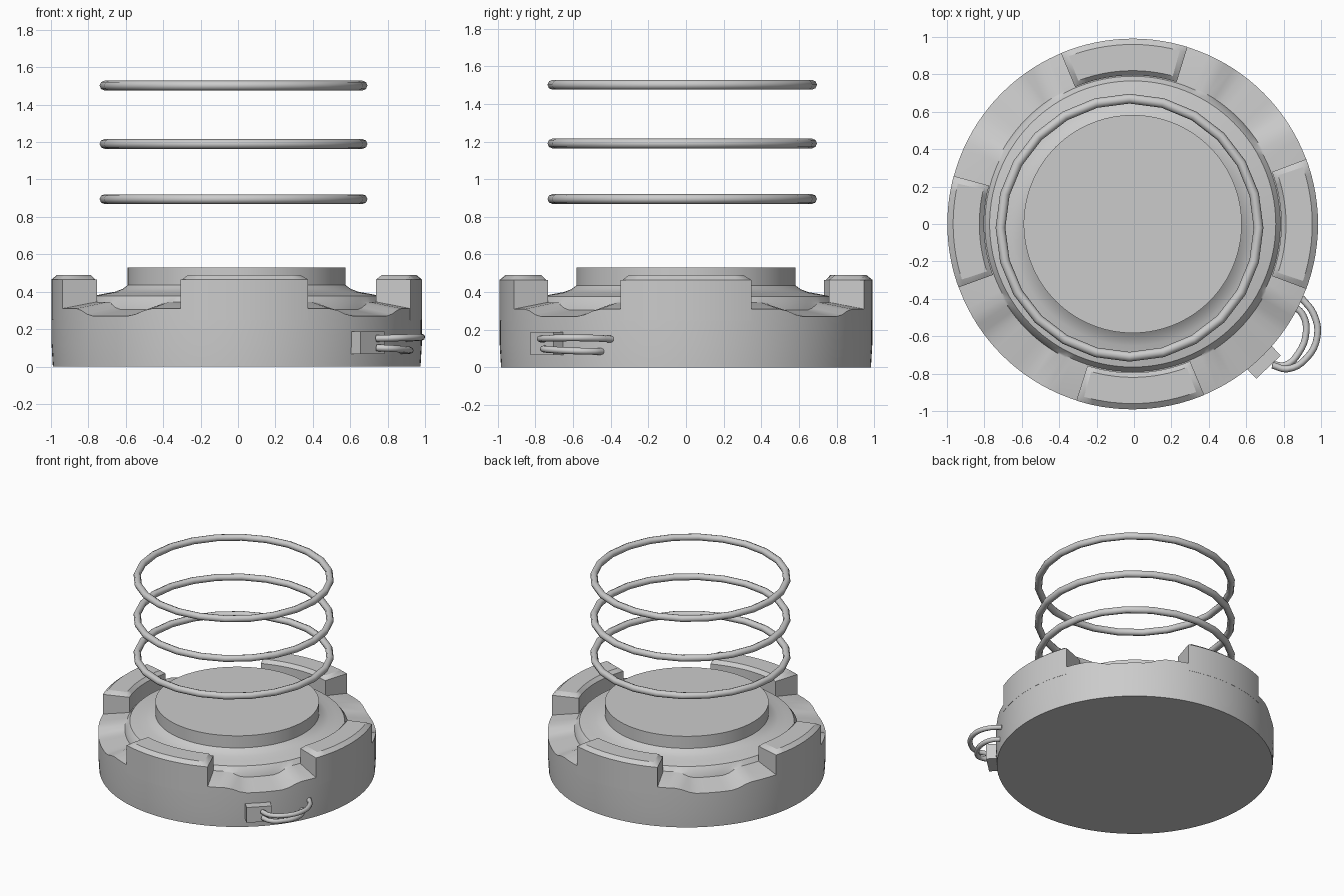
import bpy, bmesh
from math import sin, cos, radians, pi
from mathutils import Vector

if "Cube" in bpy.data.objects:
    bpy.data.objects.remove(bpy.data.objects["Cube"])

CX = -0.007   # body axis, slightly left because the clip sticks out on the right


def finish(name, bm, angle=30):
    bmesh.ops.recalc_face_normals(bm, faces=bm.faces)
    me = bpy.data.meshes.new(name)
    bm.to_mesh(me)
    bm.free()
    ob = bpy.data.objects.new(name, me)
    bpy.context.collection.objects.link(ob)
    bpy.ops.object.select_all(action='DESELECT')
    ob.select_set(True)
    bpy.context.view_layer.objects.active = ob
    bpy.ops.object.shade_smooth_by_angle(angle=radians(angle))
    return ob


def column(bm, profile, deg):
    a = radians(deg)
    return [bm.verts.new((CX + r * cos(a), r * sin(a), z)) for r, z in profile]


def bridge(bm, c0, c1, closed):
    n = len(c0)
    for i in range(n if closed else n - 1):
        j = (i + 1) % n
        bm.faces.new((c0[i], c0[j], c1[j], c1[i]))


# body: lathe whose outer rim dips in the middle of each gap
def dip(deg):
    d = abs((deg - 46.5 + 45) % 90 - 45)
    return 0.04 * min(1, max(0, (15 - d) / 6))


bm = bmesh.new()
cols = []
for k in range(120):
    deg = k * 3
    h = 0.31 - dip(deg)
    cols.append(column(bm, [
        (0.983, 0), (0.990, 0.12), (0.990, h), (0.80, h + 0.035),
        (0.79, 0.345), (0.765, 0.378), (0.705, 0.39), (0.65, 0.40),
        (0.61, 0.415), (0.583, 0.435), (0.583, 0.53)], deg))
for k in range(120):
    bridge(bm, cols[k], cols[(k + 1) % 120], False)
bm.faces.new([c[0] for c in cols])
bm.faces.new([c[-1] for c in cols])
finish("body", bm)

# raised rim blocks: chamfered arc sectors
full = [(0.795, 0.25), (0.795, 0.465), (0.82, 0.49),
        (0.96, 0.49), (0.991, 0.465), (0.991, 0.25)]
end = [(r, min(z, 0.465)) for r, z in full]
for i, (mid, half) in enumerate([(0, 20.5), (92.8, 20), (182.5, 17.5), (272.5, 20.2)]):
    bm = bmesh.new()
    inner = half - 2
    cols = [column(bm, end, mid - half)]
    cols += [column(bm, full, mid - inner + 2 * inner * t / 12) for t in range(13)]
    cols.append(column(bm, end, mid + half))
    for c0, c1 in zip(cols, cols[1:]):
        bridge(bm, c0, c1, True)
    bm.faces.new(cols[0])
    bm.faces.new(cols[-1])
    finish(f"rim_block_{i + 1}", bm)

# floating coil rings
for i, z in enumerate((0.895, 1.19, 1.502)):
    bpy.ops.mesh.primitive_torus_add(major_segments=24, minor_segments=8,
                                     major_radius=0.69, minor_radius=0.026,
                                     location=(-0.024, -0.02, z))
    bpy.context.object.name = f"coil_ring_{i + 1}"
    bpy.ops.object.shade_smooth_by_angle(angle=radians(50))

# clip mount on the front right side
a = radians(-46.5)
bpy.ops.mesh.primitive_cube_add(size=1, location=(CX + 1.0 * cos(a), 1.0 * sin(a), 0.127),
                                rotation=(0, 0, a))
mount = bpy.context.object
mount.name = "clip_mount"
mount.scale = (0.11, 0.18, 0.12)


# bent wires of the clip
def wire(name, pts):
    cu = bpy.data.curves.new(name, 'CURVE')
    cu.dimensions = '3D'
    cu.bevel_depth = 0.018
    cu.bevel_resolution = 2
    cu.resolution_u = 4
    cu.use_fill_caps = True
    sp = cu.splines.new('BEZIER')
    sp.bezier_points.add(len(pts) - 1)
    for p, co in zip(sp.bezier_points, pts):
        p.co = co
        p.handle_left_type = p.handle_right_type = 'AUTO'
    ob = bpy.data.objects.new(name, cu)
    bpy.context.collection.objects.link(ob)


wire("clip_wire_upper", [(0.74, -0.755, 0.15), (0.82, -0.775, 0.152), (0.92, -0.72, 0.155),
                         (0.98, -0.60, 0.157), (0.96, -0.48, 0.155), (0.895, -0.395, 0.15)])
wire("clip_wire_lower", [(0.74, -0.75, 0.10), (0.81, -0.755, 0.097), (0.88, -0.69, 0.092),
                         (0.92, -0.58, 0.087), (0.905, -0.49, 0.085), (0.86, -0.44, 0.085)])
